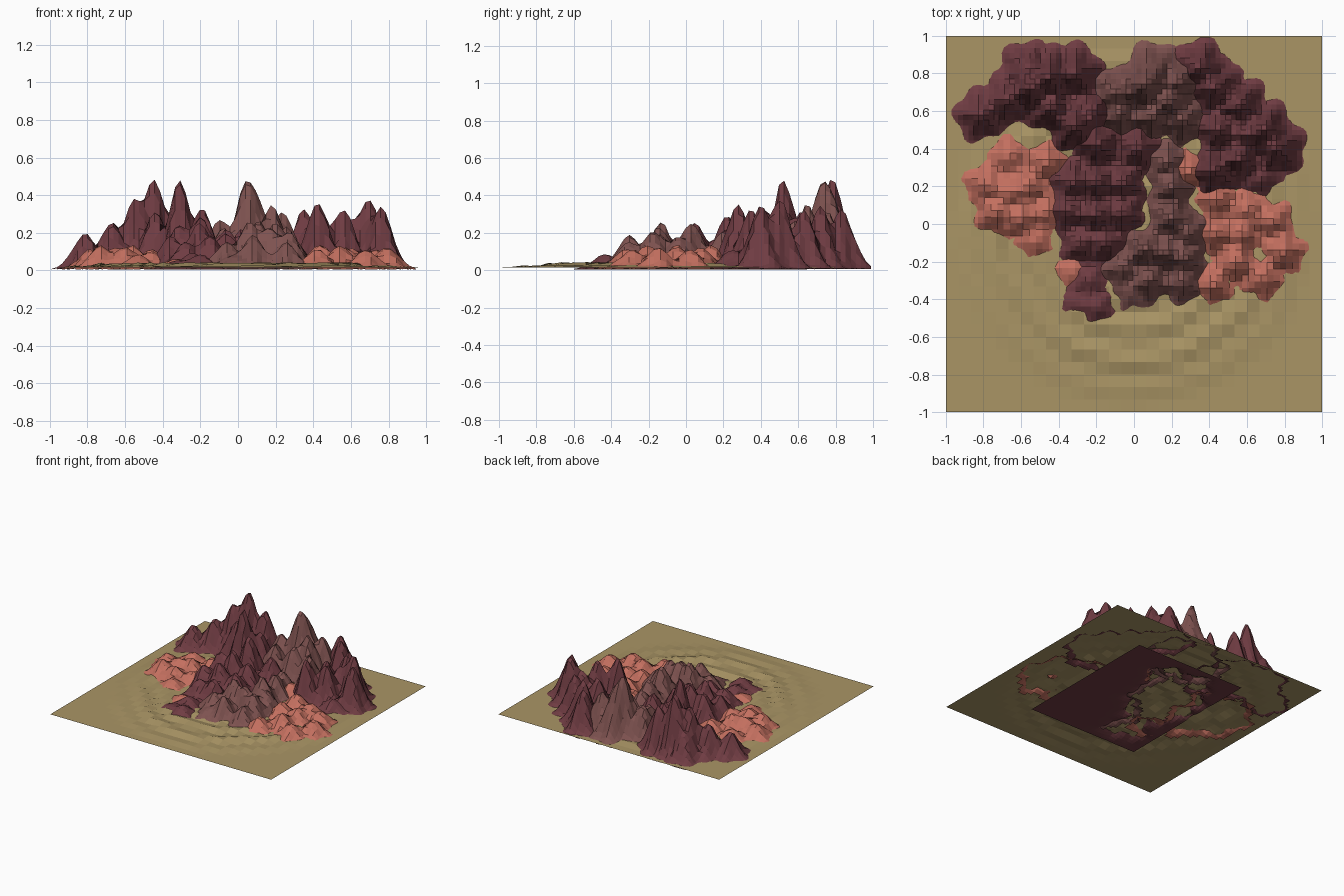
import bpy, bmesh, math
from mathutils import Vector, noise


def material(name, rgb):
    m = bpy.data.materials.new(name)
    m.diffuse_color = (*rgb, 1)
    return m


SAND = material("sand", (0.40, 0.30, 0.13))
MAROON = material("maroon_rock", (0.16, 0.045, 0.055))
MAUVE = material("mauve_rock", (0.21, 0.085, 0.08))
SALMON = material("salmon_rock", (0.55, 0.16, 0.115))


def height_grid(name, mat, x0, x1, y0, y1, cell, height, cull=None):
    """Flat shaded grid lifted by height(x, y); low faces are dropped below cull."""
    nx, ny = round((x1 - x0) / cell), round((y1 - y0) / cell)
    bm = bmesh.new()
    rows = []
    for j in range(ny + 1):
        y = y0 + (y1 - y0) * j / ny
        xs = [x0 + (x1 - x0) * i / nx for i in range(nx + 1)]
        rows.append([bm.verts.new((x, y, height(x, y))) for x in xs])
    for j in range(ny):
        for i in range(nx):
            quad = (rows[j][i], rows[j][i + 1], rows[j + 1][i + 1], rows[j + 1][i])
            if cull is None or max(v.co.z for v in quad) > cull:
                bm.faces.new(quad)
    bmesh.ops.delete(bm, geom=[v for v in bm.verts if not v.link_faces], context='VERTS')
    me = bpy.data.meshes.new(name)
    bm.to_mesh(me)
    bm.free()
    me.materials.append(mat)
    ob = bpy.data.objects.new(name, me)
    bpy.context.collection.objects.link(ob)
    return ob


def mountains(name, mat, peaks, radius=0.085, cell=0.027, bounds=None):
    """Cluster of bell shaped peaks (x, y, height) with fluted flanks."""
    def height(x, y):
        total = 0
        for px, py, pz in peaks:
            dx, dy = x - px, y - py
            d = math.hypot(dx, dy)
            flute = 1 + 0.13 * math.sin(5 * math.atan2(dy, dx) + 40 * px) * min(1, d / 0.08)
            total += (pz * math.exp(-(d / (radius * flute)) ** 2)) ** 2.5
        h = total ** 0.4
        h *= 1 + 0.10 * noise.noise(Vector((x * 14, y * 14, 3.0)))
        return 0.004 + h
    if bounds:
        return height_grid(name, mat, *bounds, cell, height)
    m = 2.2 * radius
    xs, ys = [p[0] for p in peaks], [p[1] for p in peaks]
    return height_grid(name, mat, max(-0.99, min(xs) - m), min(0.99, max(xs) + m),
                       max(-0.99, min(ys) - m), min(0.99, max(ys) + m), cell, height, 0.012)


# Desert floor with low arced dunes fading to flat edges
def dunes(x, y):
    r = math.hypot(x, y)
    fade = max(0, min(1, (0.97 - r) / 0.25))
    n = noise.noise(Vector((x * 3, y * 3, 1.0)))
    wave = 0.5 + 0.5 * math.sin(r * 37 + n * 2.5)
    return 0.015 + 0.028 * fade * (0.2 + 0.8 * wave)


height_grid("desert_floor", SAND, -1, 1, -1, 1, 1 / 15, dunes)

# Tall ranges along the back
mountains("back_left_range", MAROON, [
    (-0.81, 0.58, 0.19), (-0.67, 0.66, 0.25), (-0.55, 0.72, 0.37), (-0.45, 0.78, 0.50),
    (-0.31, 0.80, 0.36), (-0.31, 0.52, 0.47), (-0.44, 0.62, 0.32), (-0.57, 0.83, 0.20),
    (-0.22, 0.60, 0.28)])
mountains("back_middle_range", MAUVE, [
    (0.04, 0.72, 0.42), (0.09, 0.76, 0.38), (0.18, 0.65, 0.34), (0.24, 0.76, 0.30),
    (-0.10, 0.70, 0.28), (0.10, 0.82, 0.26), (-0.08, 0.58, 0.22), (0.26, 0.55, 0.22),
    (0.10, 0.57, 0.25)])
mountains("back_right_range", MAROON, [
    (0.35, 0.83, 0.32), (0.43, 0.72, 0.34), (0.56, 0.63, 0.32), (0.69, 0.50, 0.38),
    (0.76, 0.40, 0.33), (0.43, 0.28, 0.35), (0.56, 0.35, 0.32), (0.45, 0.50, 0.26),
    (0.67, 0.25, 0.10), (0.58, 0.48, 0.25)])

# Central massif, its flat skirt runs under the sand
mountains("central_massif", MAROON, [
    (-0.19, 0.42, 0.33), (-0.32, 0.22, 0.23), (-0.20, 0.22, 0.28), (-0.06, 0.22, 0.22),
    (0.02, 0.40, 0.22), (-0.35, 0.07, 0.18), (-0.20, 0.05, 0.25), (-0.06, 0.06, 0.20),
    (-0.28, -0.10, 0.15), (-0.15, -0.10, 0.18), (-0.24, -0.30, 0.09), (-0.20, -0.43, 0.08),
    (-0.32, -0.41, 0.05)], bounds=(-0.5, 0.5, -0.6, 0.66))
mountains("front_hills", MAUVE, [
    (0.20, 0.03, 0.25), (0.06, -0.14, 0.25), (0.27, -0.18, 0.20), (-0.06, -0.23, 0.15),
    (0.08, -0.30, 0.18), (0.20, 0.20, 0.20), (0.17, 0.33, 0.17), (0.26, -0.31, 0.14),
    (0.29, -0.04, 0.18), (0.17, -0.14, 0.22), (-0.02, -0.36, 0.07)])

# Low salmon foothills either side
mountains("left_foothills", SALMON, [
    (-0.66, 0.36, 0.09), (-0.78, 0.21, 0.11), (-0.73, 0.06, 0.13), (-0.56, 0.20, 0.13),
    (-0.46, 0.33, 0.11), (-0.60, 0.03, 0.12), (-0.46, 0.07, 0.10), (-0.53, -0.09, 0.08),
    (-0.66, 0.17, 0.11), (-0.33, -0.25, 0.06)], 0.085, 0.034)
mountains("right_foothills", SALMON, [
    (0.43, -0.05, 0.13), (0.60, 0.08, 0.12), (0.73, 0.02, 0.11), (0.79, -0.15, 0.12),
    (0.68, -0.29, 0.11), (0.54, -0.20, 0.13), (0.42, -0.32, 0.11), (0.29, 0.28, 0.13),
    (0.44, 0.13, 0.13), (0.57, -0.05, 0.12)], 0.085, 0.034)
